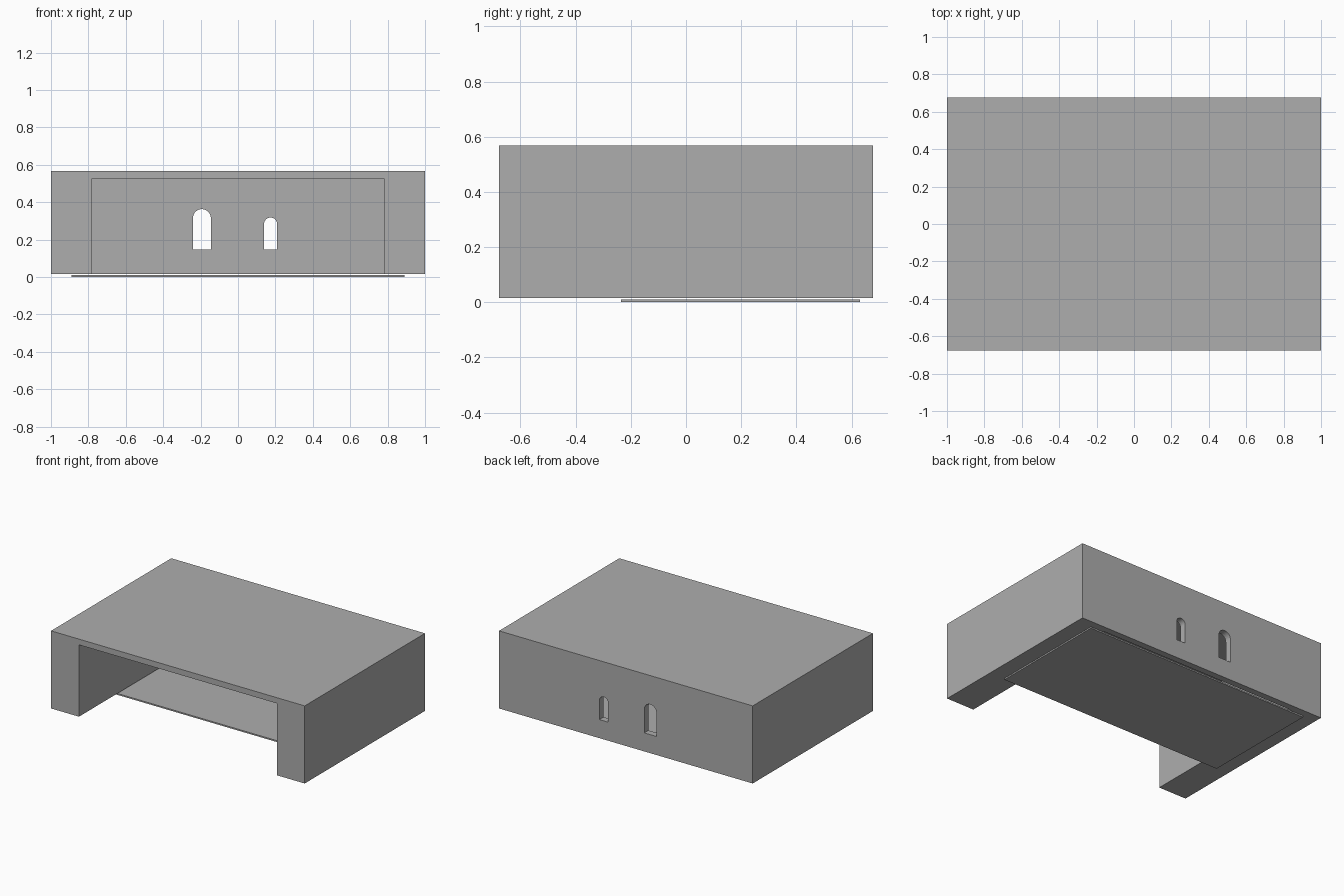
import bpy
import bmesh
import math

cube = bpy.data.objects.get("Cube")
if cube:
    bpy.data.objects.remove(cube, do_unlink=True)

grey = bpy.data.materials.new("plain grey")
grey.use_nodes = True
colour = (0.42, 0.42, 0.42, 1)
grey.diffuse_color = colour
grey.node_tree.nodes["Principled BSDF"].inputs["Base Color"].default_value = colour


def prism(name, outline, y0, y1):
    """Extrude an outline in the x-z plane from y0 to y1."""
    bm = bmesh.new()
    face = bm.faces.new([bm.verts.new((x, y0, z)) for x, z in outline])
    ext = bmesh.ops.extrude_face_region(bm, geom=[face])
    verts = [g for g in ext["geom"] if isinstance(g, bmesh.types.BMVert)]
    bmesh.ops.translate(bm, verts=verts, vec=(0, y1 - y0, 0))
    bmesh.ops.recalc_face_normals(bm, faces=bm.faces)
    mesh = bpy.data.meshes.new(name)
    bm.to_mesh(mesh)
    bm.free()
    mesh.materials.append(grey)
    obj = bpy.data.objects.new(name, mesh)
    bpy.context.collection.objects.link(obj)
    return obj


def box(half_width, z0, z1):
    return [(-half_width, z0), (half_width, z0), (half_width, z1), (-half_width, z1)]


def arch(cx, radius, sill, top, steps=16):
    """Window outline with a round head."""
    spring = top - radius
    head = [(cx + radius * math.cos(math.pi * i / steps),
             spring + radius * math.sin(math.pi * i / steps)) for i in range(steps + 1)]
    return [(cx - radius, sill), (cx + radius, sill)] + head


FRONT, BACK, INNER = -0.677, 0.677, 0.63
BASE, TOP = 0.015, 0.568

# Block with an open front and bottom and two arched windows at the back
shell = prism("shell", box(1, BASE, TOP), FRONT, BACK)
cutters = [
    prism("room_cutter", box(0.78, -0.1, 0.527), FRONT - 0.1, INNER),
    prism("large_window_cutter", arch(-0.193, 0.048, 0.147, 0.363), INNER - 0.1, BACK + 0.1),
    prism("small_window_cutter", arch(0.174, 0.035, 0.147, 0.318), INNER - 0.1, BACK + 0.1),
]
for cutter in cutters:
    cutter.hide_render = True
    mod = shell.modifiers.new(cutter.name, "BOOLEAN")
    mod.operation = "DIFFERENCE"
    mod.solver = "EXACT"
    mod.object = cutter

# Bake the cuts and drop the cutters
bpy.context.view_layer.update()
graph = bpy.context.evaluated_depsgraph_get()
cut_mesh = bpy.data.meshes.new_from_object(shell.evaluated_get(graph))
shell.modifiers.clear()
shell.data = cut_mesh
for cutter in cutters:
    bpy.data.objects.remove(cutter, do_unlink=True)

# Thin floor just below the walls
prism("floor_plate", box(0.89, 0, 0.01), -0.235, INNER)
